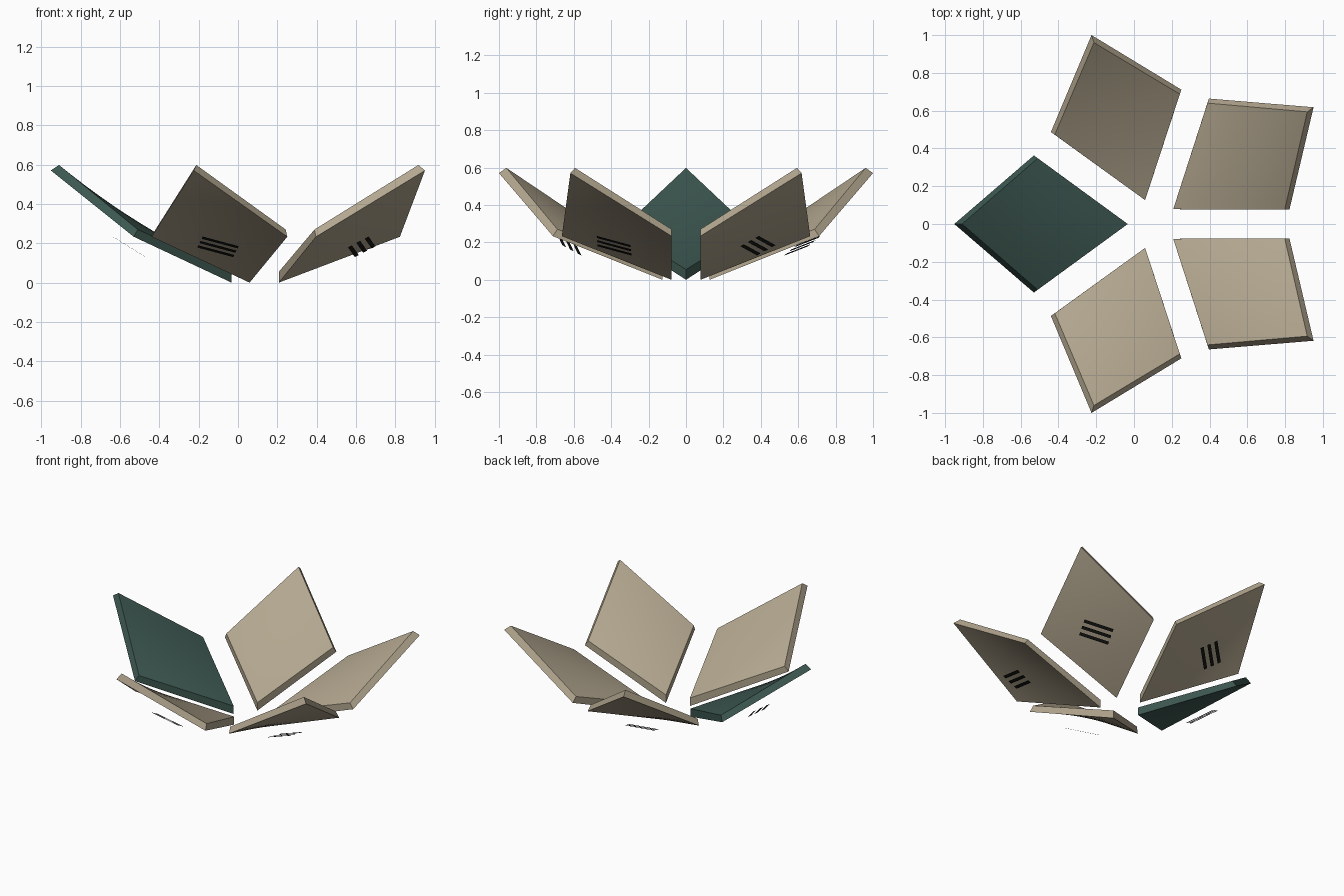
import bpy, bmesh, math
from mathutils import Vector, Matrix

cube = bpy.data.objects.get("Cube")
if cube:
    bpy.data.objects.remove(cube, do_unlink=True)


def material(name, rgb):
    m = bpy.data.materials.new(name)
    m.use_nodes = True
    m.diffuse_color = (*rgb, 1)
    bsdf = m.node_tree.nodes["Principled BSDF"]
    bsdf.inputs["Base Color"].default_value = (*rgb, 1)
    bsdf.inputs["Roughness"].default_value = 0.8
    return m


beige = material("warm beige", (0.45, 0.385, 0.275))
green = material("dark green", (0.046, 0.095, 0.08))
black = material("black", (0.008, 0.008, 0.007))

# Panel corners (radial, tangential, height): inner, right, left, outer
BOTTOM = [Vector(p) for p in ((0.133, 0, 0), (0.63, -0.363, 0.233),
                              (0.63, 0.363, 0.233), (1.0515, 0, 0.57))]
TOP = [Vector(p) for p in ((0.133, 0, 0.055), (0.61, -0.348, 0.27),
                           (0.61, 0.348, 0.27), (1.01, 0, 0.598))]


def bilinear(c, u, v):
    return c[0].lerp(c[1], u).lerp(c[2].lerp(c[3], u), v)


def add_object(name, bm, mat, turn):
    mesh = bpy.data.meshes.new(name)
    bmesh.ops.recalc_face_normals(bm, faces=bm.faces)
    bm.to_mesh(mesh)
    bm.free()
    mesh.materials.append(mat)
    ob = bpy.data.objects.new(name, mesh)
    bpy.context.collection.objects.link(ob)
    ob.matrix_world = Matrix.Translation((0.1, 0, 0)) @ Matrix.Rotation(turn, 4, "Z")
    return ob


# Warped slab: a gridded box mapped between the bottom and top corners
def petal_panel(name, mat, turn):
    bm = bmesh.new()
    bmesh.ops.create_cube(bm, size=1)
    flat = [e for e in bm.edges if abs(e.verts[0].co.z - e.verts[1].co.z) < 0.1]
    bmesh.ops.subdivide_edges(bm, edges=flat, cuts=11, use_grid_fill=True)
    for v in bm.verts:
        a, b, c = v.co + Vector((0.5, 0.5, 0.5))
        v.co = bilinear(BOTTOM, a, b).lerp(bilinear(TOP, a, b), c)
    ob = add_object(name, bm, mat, turn)
    bpy.ops.object.select_all(action="DESELECT")
    ob.select_set(True)
    bpy.context.view_layer.objects.active = ob
    bpy.ops.object.shade_smooth_by_angle(angle=math.radians(30))


# Three thin slats floating below each panel
def slats(name, turn):
    bm = bmesh.new()
    place = (Matrix.Translation((0.654, 0, 0.182))
             @ Matrix.Rotation(math.radians(-32), 4, "Y")
             @ Matrix.Rotation(math.radians(29), 4, "Z"))
    for i in (-1, 0, 1):
        size = Matrix.Diagonal((0.022, 0.19, 0.001, 1))
        bmesh.ops.create_cube(bm, size=1,
                              matrix=place @ Matrix.Translation((i * 0.048, 0, 0)) @ size)
    add_object(name, bm, black, turn)


# Five panels around the centre, the one on the right side green
names = ["right", "front_right", "front_left", "back_left", "back_right"]
for i, side in enumerate(names):
    turn = math.pi + i * math.tau / 5
    petal_panel(side + "_panel", green if i == 0 else beige, turn)
    slats(side + "_slats", turn)
